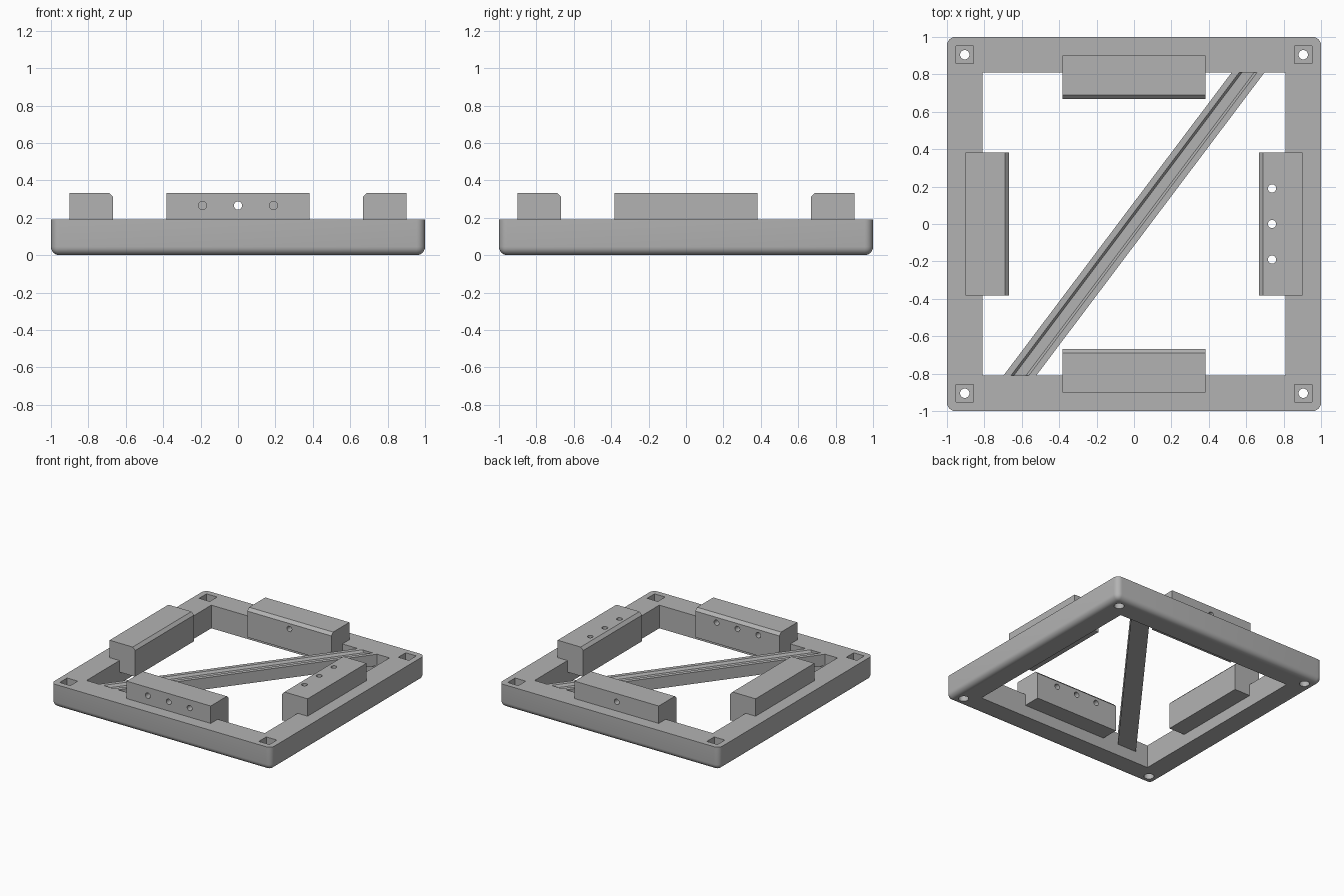
import bpy, bmesh, math
from mathutils import Matrix, Vector

if "Cube" in bpy.data.objects:
    bpy.data.objects.remove(bpy.data.objects["Cube"])

TOP, HALF, INNER = 0.19, 1.0, 0.81

grey = bpy.data.materials.new("light grey plastic")
grey.diffuse_color = (0.45, 0.45, 0.45, 1)
grey.use_nodes = True
grey.node_tree.nodes["Principled BSDF"].inputs["Base Color"].default_value = grey.diffuse_color


def finish(bm, name, hidden=False):
    bmesh.ops.recalc_face_normals(bm, faces=bm.faces)
    me = bpy.data.meshes.new(name)
    bm.to_mesh(me)
    bm.free()
    ob = bpy.data.objects.new(name, me)
    bpy.context.collection.objects.link(ob)
    me.materials.append(grey)
    if hidden:
        ob.hide_render = True
        ob.hide_set(True)
    return ob


def add_box(bm, lo, hi):
    lo, hi = Vector(lo), Vector(hi)
    m = Matrix.Translation((lo + hi) / 2) @ Matrix.Diagonal((*(hi - lo), 1))
    return bmesh.ops.create_cube(bm, size=1, matrix=m)["verts"]


def add_cylinder(bm, r, depth, matrix):
    bmesh.ops.create_cone(bm, cap_ends=True, segments=32, radius1=r, radius2=r,
                          depth=depth, matrix=matrix)


def extrude_profile(bm, points, start, end):
    """Prism from a list of 3D points, capped between two offsets."""
    a = [bm.verts.new(Vector(p) + start) for p in points]
    b = [bm.verts.new(Vector(p) + end) for p in points]
    bm.faces.new(a)
    bm.faces.new(b[::-1])
    n = len(points)
    for i in range(n):
        bm.faces.new((a[i], b[i], b[(i + 1) % n], a[(i + 1) % n]))


def cut(ob, cutter):
    mod = ob.modifiers.new("cut", "BOOLEAN")
    mod.operation = "DIFFERENCE"
    mod.solver = "EXACT"
    mod.object = cutter


def smooth(ob):
    bpy.ops.object.select_all(action="DESELECT")
    ob.select_set(True)
    bpy.context.view_layer.objects.active = ob
    bpy.ops.object.shade_smooth_by_angle(angle=math.radians(35))


# Square frame: rounded corners and rounded lower rim
bm = bmesh.new()
add_box(bm, (-HALF, -HALF, 0), (HALF, HALF, TOP))
rim = [e for e in bm.edges if not all(v.co.z > 0.1 for v in e.verts)]
bmesh.ops.bevel(bm, geom=rim, offset=0.045, segments=6, profile=0.5, affect="EDGES")
frame = finish(bm, "frame")

bm = bmesh.new()
add_box(bm, (-INNER, -INNER, -0.1), (INNER, INNER, 0.4))
cut(frame, finish(bm, "window_cutter", True))

# Corner mounts: square pocket, bolt hole and recess below
corners = [(sx * 0.905, sy * 0.905) for sx in (-1, 1) for sy in (-1, 1)]
bm = bmesh.new()
for x, y in corners:
    add_box(bm, (x - 0.048, y - 0.048, 0.1), (x + 0.048, y + 0.048, 0.3))
cut(frame, finish(bm, "pocket_cutter", True))
for name, r, z, depth in (("bolt_cutter", 0.025, 0.1, 0.4),
                          ("recess_cutter", 0.038, 0.0, 0.1)):
    bm = bmesh.new()
    for x, y in corners:
        add_cylinder(bm, r, depth, Matrix.Translation((x, y, z)))
    cut(frame, finish(bm, name, True))
smooth(frame)

# Diagonal brace with a shallow trapezoid groove on top
along = Vector((1.22, 1.62, 0))
side = Vector((along.y, -along.x, 0)).normalized()
section = [(-0.07, 0.095), (0.07, 0.095), (0.07, TOP), (0.038, TOP), (0.026, TOP - 0.02),
           (-0.026, TOP - 0.02), (-0.038, TOP), (-0.07, TOP)]
bm = bmesh.new()
verts_a, verts_b = [], []
for s, z in section:
    p = side * s
    # slide each end along the brace until it meets the frame wall
    for store, wall in ((verts_a, -INNER), (verts_b, INNER)):
        q = p + along * ((wall - p.y) / along.y)
        store.append(bm.verts.new((q.x, q.y, z)))
n = len(section)
bm.faces.new(verts_a)
bm.faces.new(verts_b[::-1])
for i in range(n):
    j = (i + 1) % n
    bm.faces.new((verts_a[i], verts_b[i], verts_b[j], verts_a[j]))
finish(bm, "diagonal_brace")

# Four clamp blocks: rest on the frame and hang down inside it
profile = [(0.90, TOP), (0.90, 0.333), (0.69, 0.333), (0.667, 0.31),
           (0.667, 0.095), (INNER, 0.095), (INNER, TOP)]
for name, turns, upright in (("right_block", 0, True), ("back_block", 1, False),
                             ("left_block", 2, True), ("front_block", 3, False)):
    turn = Matrix.Rotation(turns * math.pi / 2, 4, "Z")
    bm = bmesh.new()
    extrude_profile(bm, [(x, 0, z) for x, z in profile],
                    Vector((0, -0.382, 0)), Vector((0, 0.382, 0)))
    bm.transform(turn)
    block = finish(bm, name)
    # three screw holes, vertical on the sides and horizontal front and back
    bm = bmesh.new()
    for y in (-0.19, 0, 0.19):
        if upright:
            m = Matrix.Translation((0.738, y, 0.2))
        else:
            m = Matrix.Translation((0.78, y, 0.265)) @ Matrix.Rotation(math.pi / 2, 4, "Y")
        add_cylinder(bm, 0.022, 0.5, m)
    bm.transform(turn)
    cut(block, finish(bm, name + "_hole_cutter", True))
    smooth(block)
